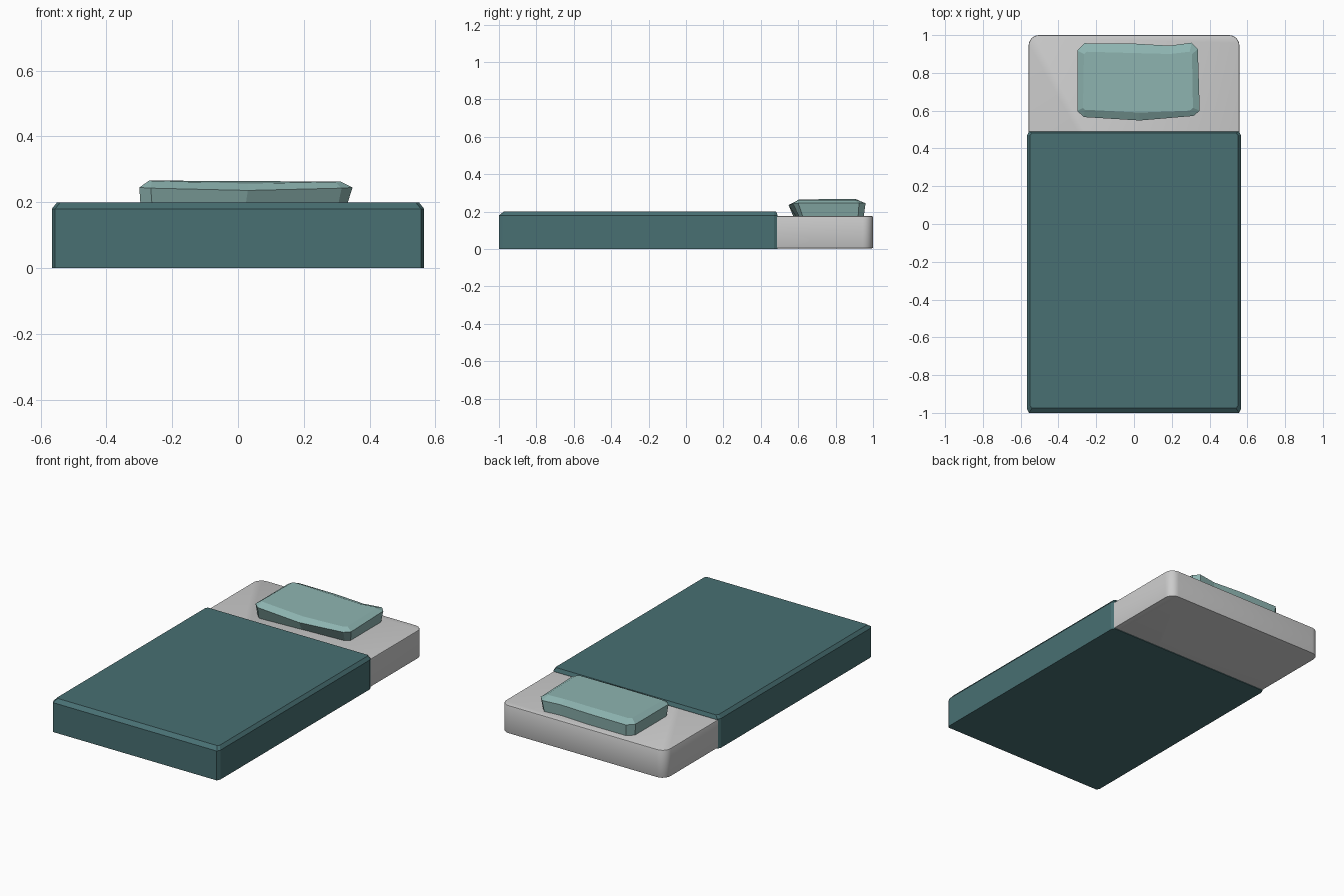
import bpy, bmesh

if "Cube" in bpy.data.objects:
    bpy.data.objects.remove(bpy.data.objects["Cube"])


def material(name, rgb):
    m = bpy.data.materials.new(name)
    m.diffuse_color = (*rgb, 1)
    m.use_nodes = True
    m.node_tree.nodes["Principled BSDF"].inputs["Base Color"].default_value = m.diffuse_color
    return m


def loft(name, rings, mat=None):
    """Skin a stack of equal-length rings and cap both ends."""
    bm = bmesh.new()
    loops = [[bm.verts.new(p) for p in ring] for ring in rings]
    n = len(loops[0])
    for a, b in zip(loops, loops[1:]):
        for i in range(n):
            j = (i + 1) % n
            bm.faces.new((a[i], a[j], b[j], b[i]))
    bm.faces.new(loops[0][::-1])
    bm.faces.new(loops[-1])
    bmesh.ops.recalc_face_normals(bm, faces=bm.faces)
    me = bpy.data.meshes.new(name)
    bm.to_mesh(me)
    bm.free()
    ob = bpy.data.objects.new(name, me)
    bpy.context.collection.objects.link(ob)
    if mat:
        me.materials.append(mat)
    return ob


def chamfered(x, y0, y1, z, cx, cy):
    """Rectangle with clipped corners at height z."""
    return [(-x + cx, y0, z), (x - cx, y0, z), (x, y0 + cy, z), (x, y1 - cy, z),
            (x - cx, y1, z), (-x + cx, y1, z), (-x, y1 - cy, z), (-x, y0 + cy, z)]


# Mattress: smooth slab with rounded vertical corners
mattress = loft("mattress", [[(sx * 0.558, y, z) for sx, y in
                ((-1, -0.96), (1, -0.96), (1, 1.0), (-1, 1.0))] for z in (0.004, 0.176)])
bm = bmesh.new()
bm.from_mesh(mattress.data)
upright = [e for e in bm.edges if abs(e.verts[0].co.z - e.verts[1].co.z) > 0.1]
bmesh.ops.bevel(bm, geom=upright, offset=0.055, segments=6, profile=0.5, affect='EDGES')
rims = [e for e in bm.edges if abs(e.verts[0].co.z - e.verts[1].co.z) < 0.01]
bmesh.ops.bevel(bm, geom=rims, offset=0.006, segments=2, profile=0.5, affect='EDGES')
bm.to_mesh(mattress.data)
bm.free()
bpy.context.view_layer.objects.active = mattress
mattress.select_set(True)
bpy.ops.object.shade_smooth_by_angle()

# Blanket: closed box wrapped round the lower bed, chamfered top edge
teal = material("blanket_teal", (0.065, 0.16, 0.17))
loft("blanket", [chamfered(0.566, -1.0, 0.49, 0.0, 0.01, 0.02),
                 chamfered(0.566, -1.0, 0.49, 0.18, 0.01, 0.02),
                 chamfered(0.55, -0.975, 0.482, 0.2, 0.01, 0.012)], teal)

# Pillow: uneven faceted cushion, undercut along the front
pale = material("pillow_teal", (0.27, 0.46, 0.44))
bottom = [(-0.26, 0.575), (0.02, 0.59), (0.30, 0.605), (0.325, 0.625), (0.325, 0.92),
          (0.295, 0.95), (0.19, 0.94), (0.0, 0.95), (-0.26, 0.95), (-0.295, 0.915), (-0.295, 0.61)]
middle = [(-0.265, 0.566, 0.243), (0.03, 0.548, 0.236), (0.315, 0.572, 0.243),
          (0.348, 0.60, 0.245), (0.338, 0.925, 0.245), (0.305, 0.96, 0.245),
          (0.19, 0.944, 0.243), (0.0, 0.955, 0.245), (-0.262, 0.957, 0.245),
          (-0.30, 0.918, 0.245), (-0.30, 0.598, 0.245)]
top = [(-0.262, 0.605, 0.265), (0.03, 0.59, 0.257), (0.295, 0.60, 0.262),
       (0.312, 0.615, 0.263), (0.307, 0.90, 0.263), (0.295, 0.912, 0.263),
       (0.19, 0.90, 0.26), (0.0, 0.905, 0.262), (-0.25, 0.912, 0.266),
       (-0.265, 0.90, 0.267), (-0.27, 0.615, 0.266)]
loft("pillow", [[(x, y, 0.172) for x, y in bottom], middle, top], pale)
